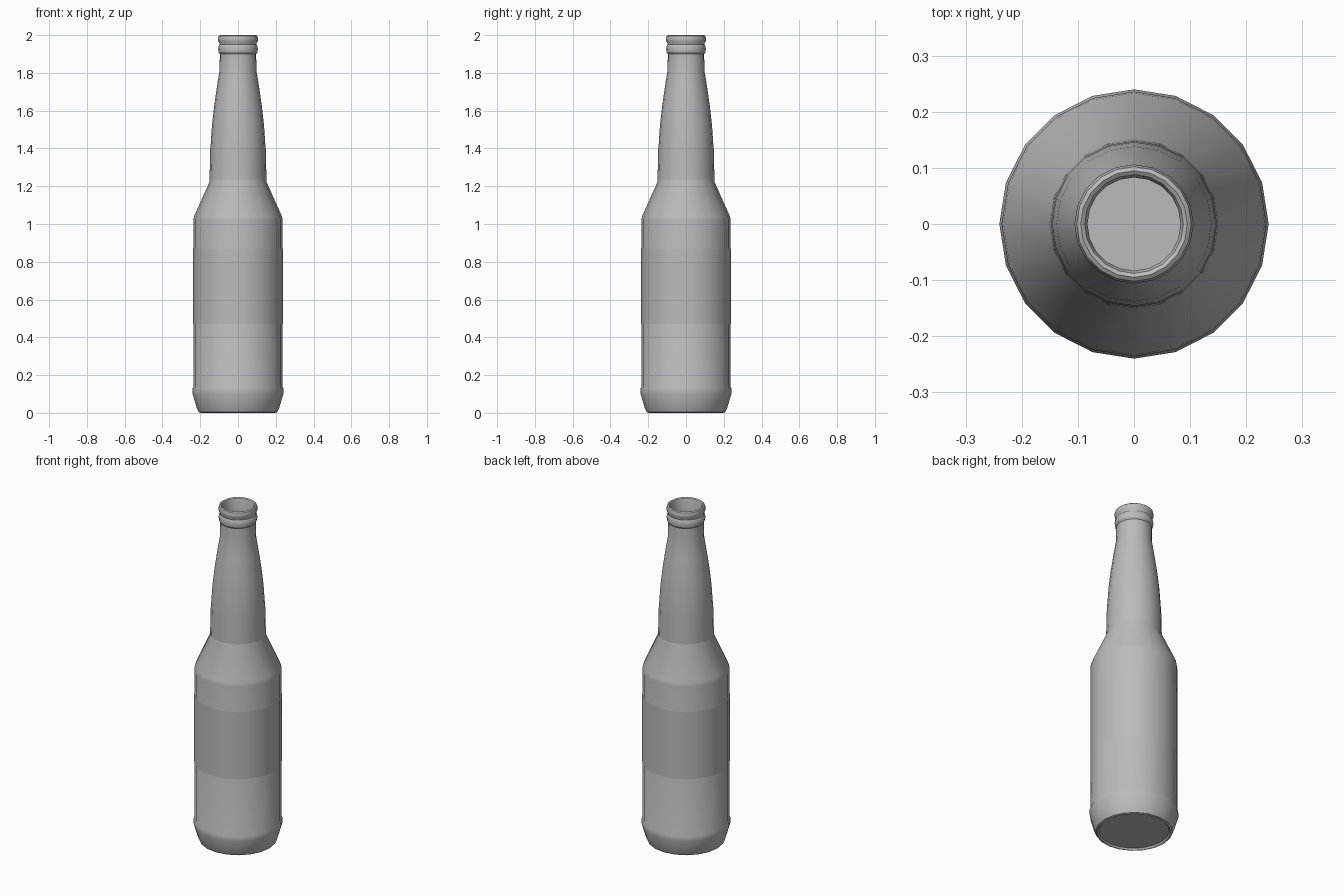
import bpy, math

SIDES = 20

cube = bpy.data.objects.get("Cube")
if cube:
    bpy.data.objects.remove(cube, do_unlink=True)

grey = bpy.data.materials.new("grey_glass")
grey.use_nodes = True
grey.diffuse_color = (0.5, 0.5, 0.5, 1)
grey.node_tree.nodes["Principled BSDF"].inputs["Base Color"].default_value = (0.5, 0.5, 0.5, 1)


def lathe(name, profile, angle):
    """Revolve (radius, height) points about z; radius 0 makes a pole."""
    verts, rings, faces = [], [], []
    for r, z in profile:
        count = SIDES if r > 0 else 1
        start = len(verts)
        rings.append([start + i % count for i in range(SIDES)])
        for i in range(count):
            a = 2 * math.pi * i / SIDES
            verts.append((r * math.cos(a), r * math.sin(a), z))
    for low, high in zip(rings, rings[1:]):
        for i in range(SIDES):
            j = (i + 1) % SIDES
            quad = [low[i], low[j], high[j], high[i]]
            faces.append(list(dict.fromkeys(quad)))
    mesh = bpy.data.meshes.new(name)
    mesh.from_pydata(verts, [], faces)
    mesh.materials.append(grey)
    obj = bpy.data.objects.new(name, mesh)
    bpy.context.collection.objects.link(obj)
    bpy.ops.object.select_all(action="DESELECT")
    obj.select_set(True)
    bpy.context.view_layer.objects.active = obj
    bpy.ops.object.shade_smooth_by_angle(angle=math.radians(angle))
    return obj


# Outer wall from the base up, over the lip, and down the inside
base = [(0, 0.01), (0.19, 0.01), (0.198, 0), (0.208, 0.004), (0.218, 0.025), (0.24, 0.1), (0.24, 0.13)]
body = [(0.236, 0.14), (0.236, 1.02), (0.233, 1.04)]
neck = [(0.15, 1.225), (0.146, 1.4), (0.138, 1.52), (0.127, 1.62), (0.111, 1.73), (0.098, 1.81), (0.096, 1.9)]
ring = [(0.103, 1.91), (0.105, 1.925), (0.103, 1.94), (0.098, 1.95)]
lip = [(0.099, 1.957), (0.105, 1.968), (0.106, 1.982), (0.102, 1.995), (0.095, 2.0), (0.088, 1.995)]
inside = [(0.083, 1.98), (0.083, 1.81), (0.132, 1.4), (0.136, 1.23), (0.222, 1.03), (0.222, 0.12), (0.19, 0.03), (0, 0.03)]
lathe("bottle", base + body + neck + ring + lip + inside, 25)

# Thin label sleeves on the body and neck
lathe("body_label", [(0.237, 0.47), (0.237, 0.87)], 30)
lathe("neck_label", [(0.1508, 1.235), (0.147, 1.4)], 30)
